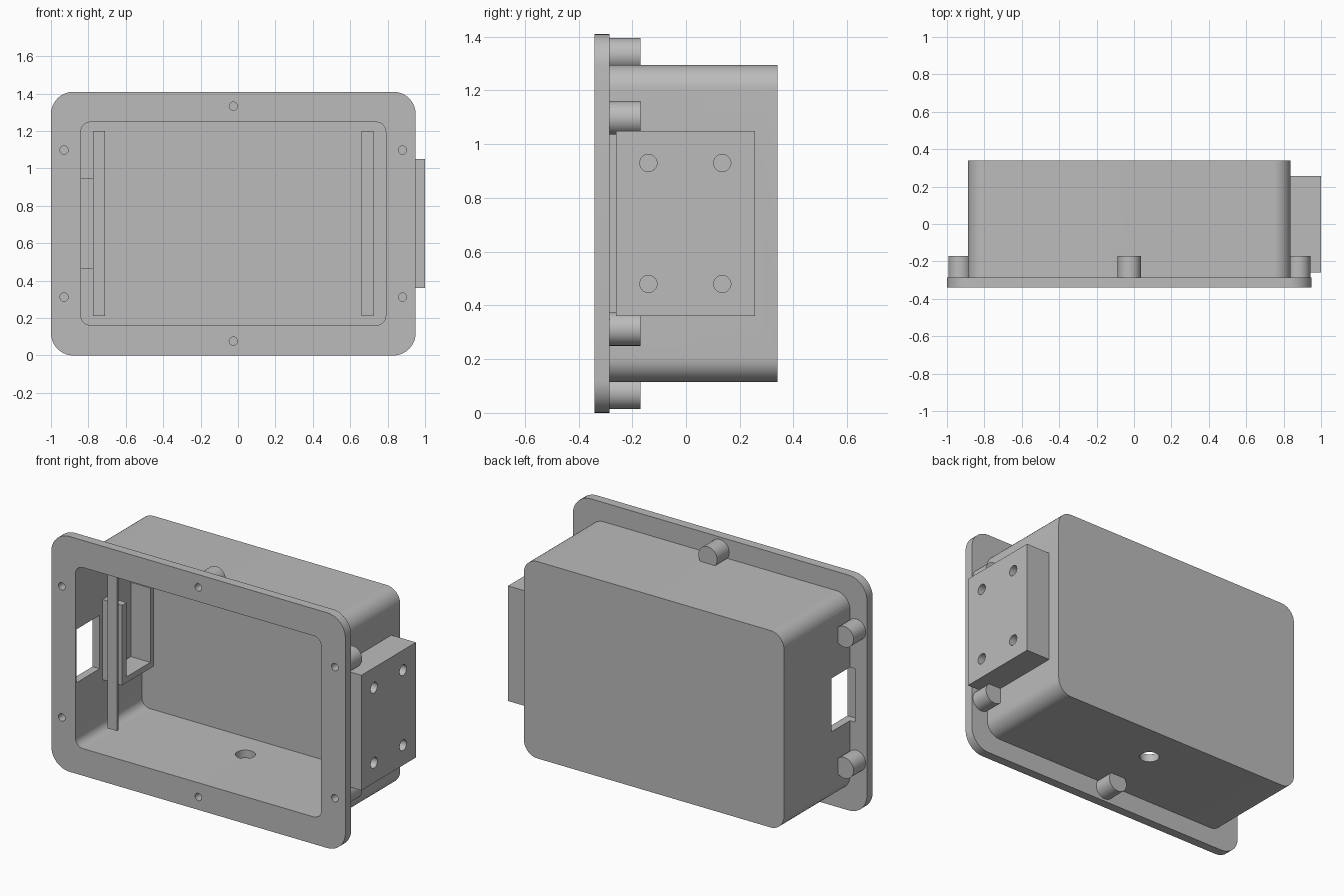
import bpy, bmesh, math
from mathutils import Matrix, Vector

cube = bpy.data.objects.get("Cube")
if cube:
    bpy.data.objects.remove(cube, do_unlink=True)

grey = bpy.data.materials.new("plain_grey")
grey.use_nodes = True
grey.diffuse_color = (0.5, 0.5, 0.5, 1)
grey.node_tree.nodes["Principled BSDF"].inputs["Base Color"].default_value = (0.5, 0.5, 0.5, 1)

MID_X, MID_Z = -0.025, 0.705


def finish(name, bm):
    bmesh.ops.recalc_face_normals(bm, faces=bm.faces)
    mesh = bpy.data.meshes.new(name)
    bm.to_mesh(mesh)
    bm.free()
    ob = bpy.data.objects.new(name, mesh)
    mesh.materials.append(grey)
    bpy.context.collection.objects.link(ob)
    return ob


def box(name, x, y, z):
    bm = bmesh.new()
    bmesh.ops.create_cube(bm, size=1)
    for v in bm.verts:
        v.co = Vector([(a + b) / 2 + c * (b - a) for (a, b), c in zip((x, y, z), v.co)])
    return finish(name, bm)


def rounded(name, width, height, radius, y0, y1, steps=10):
    """Rounded rectangle centred on the case, extruded along y."""
    bm = bmesh.new()
    verts = []
    corners = ((1, 1), (-1, 1), (-1, -1), (1, -1))
    for i, (sx, sz) in enumerate(corners):
        cx = MID_X + sx * (width / 2 - radius)
        cz = MID_Z + sz * (height / 2 - radius)
        for k in range(steps + 1):
            a = math.pi / 2 * (i + k / steps)
            verts.append(bm.verts.new((cx + radius * math.cos(a), y0, cz + radius * math.sin(a))))
    face = bm.faces.new(verts)
    ext = bmesh.ops.extrude_face_region(bm, geom=[face])["geom"]
    bmesh.ops.translate(bm, vec=(0, y1 - y0, 0), verts=[g for g in ext if isinstance(g, bmesh.types.BMVert)])
    return finish(name, bm)


def cylinder(name, centre, radius, length, axis):
    bm = bmesh.new()
    turn = {"X": Matrix.Rotation(math.pi / 2, 4, "Y"),
            "Y": Matrix.Rotation(math.pi / 2, 4, "X"),
            "Z": Matrix.Identity(4)}[axis]
    bmesh.ops.create_cone(bm, cap_ends=True, segments=32, radius1=radius, radius2=radius,
                          depth=length, matrix=Matrix.Translation(centre) @ turn)
    return finish(name, bm)


def combine(target, tool, operation):
    mod = target.modifiers.new("combine", "BOOLEAN")
    mod.operation, mod.object, mod.solver = operation, tool, "EXACT"
    bpy.context.view_layer.objects.active = target
    bpy.ops.object.modifier_apply(modifier=mod.name)
    bpy.data.objects.remove(tool, do_unlink=True)


def smooth(ob):
    bpy.ops.object.select_all(action="DESELECT")
    ob.select_set(True)
    bpy.context.view_layer.objects.active = ob
    bpy.ops.object.shade_smooth_by_angle(angle=math.radians(30))


# Case: deep body with a front flange and screw bosses
case = rounded("case", 1.725, 1.18, 0.09, -0.31, 0.34)
combine(case, rounded("flange", 1.95, 1.41, 0.12, -0.34, -0.285), "UNION")
screws = [(MID_X, MID_Z + s * 0.628) for s in (1, -1)]
screws += [(MID_X + sx * 0.905, MID_Z + sz * 0.393) for sx in (1, -1) for sz in (1, -1)]
for x, z in screws:
    combine(case, cylinder("boss", (x, -0.24, z), 0.0625, 0.14, "Y"), "UNION")

# Mounting block on the left side wall
combine(case, box("mount_block", (0.82, 1.0), (-0.26, 0.257), (0.36, 1.05)), "UNION")

# Open cavity, screw holes, mounting holes, drain hole and side window
combine(case, rounded("cavity", 1.63, 1.085, 0.05, -0.4, 0.29), "DIFFERENCE")
for x, z in screws:
    combine(case, cylinder("screw_hole", (x, -0.3, z), 0.022, 0.2, "Y"), "DIFFERENCE")
for y in (-0.14, 0.135):
    for z in (0.48, 0.93):
        combine(case, cylinder("mount_hole", (1.0, y, z), 0.032, 0.24, "X"), "DIFFERENCE")
combine(case, cylinder("drain_hole", (MID_X, 0.105, 0.14), 0.055, 0.2, "Z"), "DIFFERENCE")
combine(case, box("side_window", (-0.92, -0.8), (-0.33, -0.11), (0.54, 0.86)), "DIFFERENCE")
smooth(case)

# Upright strips just inside each end of the cavity
for name, side in (("left_strip", 1), ("right_strip", -1)):
    x = MID_X + side * 0.717
    box(name, (x - 0.032, x + 0.032), (-0.132, -0.117), (0.21, 1.2))

# Open holder on the inner right wall
holder_x = (-0.845, -0.71)
box("holder_front", holder_x, (-0.084, -0.04), (0.465, 0.945))
box("holder_back", holder_x, (0.185, 0.22), (0.465, 0.945))
box("holder_floor", holder_x, (-0.04, 0.185), (0.465, 0.5))
